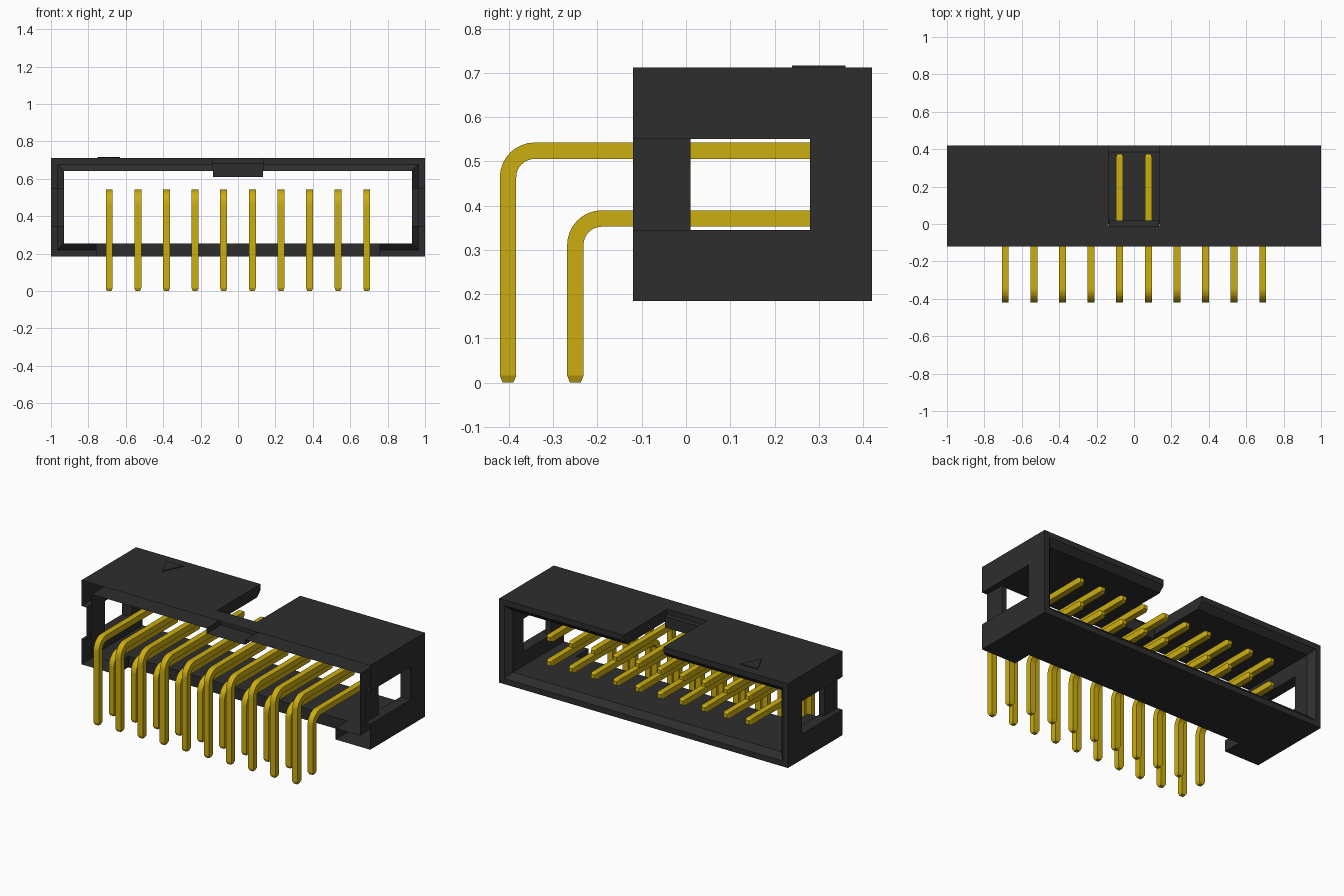
import bpy, bmesh, math
from mathutils import Vector, Matrix

if "Cube" in bpy.data.objects:
    bpy.data.objects.remove(bpy.data.objects["Cube"])


def material(name, rgb):
    m = bpy.data.materials.new(name)
    m.use_nodes = True
    m.diffuse_color = (*rgb, 1)
    m.node_tree.nodes["Principled BSDF"].inputs["Base Color"].default_value = (*rgb, 1)
    return m


BLACK = material("black plastic", (0.027, 0.027, 0.027))
GOLD = material("gold metal", (0.60, 0.42, 0.005))


def finish(name, bm, mat):
    bmesh.ops.recalc_face_normals(bm, faces=bm.faces)
    mesh = bpy.data.meshes.new(name)
    bm.to_mesh(mesh)
    bm.free()
    mesh.materials.append(mat)
    ob = bpy.data.objects.new(name, mesh)
    bpy.context.collection.objects.link(ob)
    return ob


def box(name, x, y, z):
    bm = bmesh.new()
    size = [b - a for a, b in (x, y, z)]
    mid = [(a + b) / 2 for a, b in (x, y, z)]
    bmesh.ops.create_cube(bm, size=1, matrix=Matrix.Translation(mid) @ Matrix.Diagonal((*size, 1)))
    return finish(name, bm, BLACK)


def combine(target, tool, operation="DIFFERENCE"):
    mod = target.modifiers.new("cut", "BOOLEAN")
    mod.operation, mod.solver, mod.object = operation, "EXACT", tool
    bpy.context.view_layer.update()
    graph = bpy.context.evaluated_depsgraph_get()
    mesh = bpy.data.meshes.new_from_object(target.evaluated_get(graph))
    target.modifiers.clear()
    target.data = mesh
    bpy.data.objects.remove(tool)


# Housing: a rectangular tube, open at both ends
FRONT, BACK, BOTTOM, TOP = -0.12, 0.42, 0.185, 0.712
WALL, LIP = 0.07, 0.035
housing = box("housing", (-1, 1), (-0.2, BACK), (BOTTOM, TOP))
combine(housing, box("cavity", (WALL - 1, 1 - WALL), (-0.5, 0.6), (BOTTOM + WALL, TOP - WALL)))

# Chamfered mouth at the back
bm = bmesh.new()
rings = []
for y, inset in ((BACK - LIP, WALL), (BACK + LIP, 0)):
    a, lo, hi = 1 - inset, BOTTOM + inset, TOP - inset
    rings.append([bm.verts.new(p) for p in ((-a, y, lo), (a, y, lo), (a, y, hi), (-a, y, hi))])
for ring in rings:
    bm.faces.new(ring)
for i in range(4):
    j = (i + 1) % 4
    bm.faces.new((rings[0][i], rings[0][j], rings[1][j], rings[1][i]))
combine(housing, finish("mouth_cutter", bm, BLACK))

# Side windows, with a shallow channel leading to them from the front
for s in (-1, 1):
    for inner, start in ((1 - LIP, -0.5), (0.85, 0.01)):
        span = sorted((s * inner, s * 1.1))
        combine(housing, box("window_cutter", span, (start, 0.28), (0.345, 0.55)))

# Key notch in the top, relief in the bottom edge, key block
combine(housing, box("notch_cutter", (-0.137, 0.137), (-0.01, 0.6), (0.55, 0.9)))
combine(housing, box("relief_cutter", (-0.76, 0.76), (-0.5, 0.0), (0.1, 0.3)))
combine(housing, box("key_block", (-0.133, 0.133), (-0.2, 0.02), (0.61, 0.68)), "UNION")

# Trim the front, leaving it open
bm = bmesh.new()
bm.from_mesh(housing.data)
bmesh.ops.bisect_plane(bm, geom=bm.verts[:] + bm.edges[:] + bm.faces[:], dist=1e-5,
                       plane_co=(0, FRONT, 0), plane_no=(0, -1, 0), clear_outer=True)
bm.to_mesh(housing.data)
bm.free()

# Raised triangle that marks the first pin
bm = bmesh.new()
tri = bm.faces.new([bm.verts.new((x, y, TOP - 0.001))
                    for x, y in ((-0.75, 0.36), (-0.63, 0.36), (-0.69, 0.24))])
top = bmesh.ops.extrude_face_region(bm, geom=[tri])["geom"]
bmesh.ops.translate(bm, vec=(0, 0, 0.006), verts=[v for v in top if isinstance(v, bmesh.types.BMVert)])
finish("pin_one_mark", bm, BLACK)

# Bent square pins
HALF, BEND, TIP, STEPS = 0.0185, 0.06, 0.016, 8


def pin(name, x, y, z, end):
    # Each station: y, z, angle of the path, scale of the section
    path = [(y, 0, 90, 0.65), (y, TIP, 90, 1)]
    for i in range(STEPS + 1):
        a = math.radians(90 * i / STEPS)
        path.append((y + BEND * (1 - math.cos(a)), z - BEND * (1 - math.sin(a)), 90 - 90 * i / STEPS, 1))
    path += [(end - TIP, z, 0, 1), (end, z, 0, 0.65)]
    bm = bmesh.new()
    previous = None
    for py, pz, angle, scale in path:
        a, h = math.radians(angle), HALF * scale
        side, normal = Vector((h, 0, 0)), Vector((0, -math.sin(a), math.cos(a))) * h
        c = Vector((x, py, pz))
        ring = [bm.verts.new(c + side * u + normal * v) for u, v in ((-1, -1), (1, -1), (1, 1), (-1, 1))]
        if previous:
            for i in range(4):
                j = (i + 1) % 4
                bm.faces.new((previous[i], previous[j], ring[j], ring[i]))
        else:
            bm.faces.new(ring)
        previous = ring
    bm.faces.new(previous)
    finish(name, bm, GOLD)


for i in range(10):
    x = (i - 4.5) * 0.153
    pin(f"upper_pin_{i + 1}", x, -0.402, 0.524, 0.375)
    pin(f"lower_pin_{i + 1}", x, -0.25, 0.371, 0.375)
